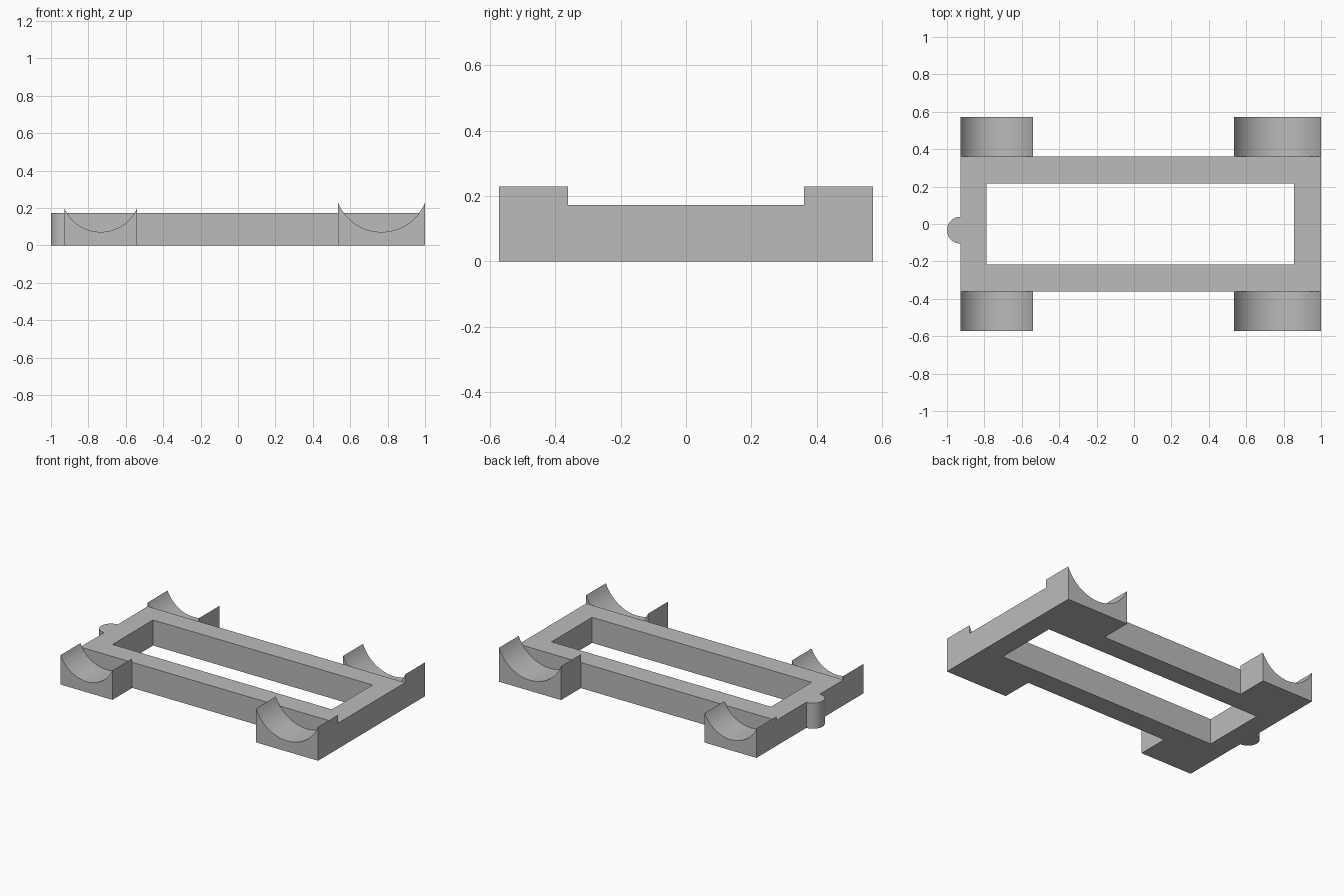
import bpy
import bmesh
import math
from mathutils import Vector

cube = bpy.data.objects.get("Cube")
if cube:
    bpy.data.objects.remove(cube, do_unlink=True)

grey = bpy.data.materials.new("plain grey")
grey.use_nodes = True
colour = (0.5, 0.5, 0.5, 1)
grey.diffuse_color = colour
grey.node_tree.nodes["Principled BSDF"].inputs["Base Color"].default_value = colour

FRAME_TOP = 0.173
FRAME_Y, OUTER_Y = 0.36, 0.572
BACK_X, FRONT_X = -0.928, 1.0


def finish(name, bm):
    bmesh.ops.recalc_face_normals(bm, faces=bm.faces)
    mesh = bpy.data.meshes.new(name)
    bm.to_mesh(mesh)
    bm.free()
    mesh.materials.append(grey)
    obj = bpy.data.objects.new(name, mesh)
    bpy.context.collection.objects.link(obj)
    return obj


def extrude(name, points, direction):
    """Solid prism from a closed outline."""
    bm = bmesh.new()
    face = bm.faces.new([bm.verts.new(p) for p in points])
    result = bmesh.ops.extrude_face_region(bm, geom=[face], use_keep_orig=True)
    verts = [v for v in result["geom"] if isinstance(v, bmesh.types.BMVert)]
    bmesh.ops.translate(bm, verts=verts, vec=Vector(direction))
    return finish(name, bm)


def smooth(obj):
    bpy.ops.object.select_all(action="DESELECT")
    obj.select_set(True)
    bpy.context.view_layer.objects.active = obj
    bpy.ops.object.shade_smooth_by_angle(angle=math.radians(30))


def rectangle(x0, x1, y):
    return [(x0, -y), (x1, -y), (x1, y), (x0, y)]


# Rectangular frame with an open centre
bm = bmesh.new()
rings = [[bm.verts.new((x, y, z)) for x, y in outline]
         for outline, z in ((rectangle(BACK_X, FRONT_X, FRAME_Y), 0),
                            (rectangle(BACK_X, FRONT_X, FRAME_Y), FRAME_TOP),
                            (rectangle(-0.788, 0.855, 0.217), FRAME_TOP),
                            (rectangle(-0.788, 0.855, 0.217), 0))]
for ring, following in zip(rings, rings[1:] + rings[:1]):
    for i in range(4):
        j = (i + 1) % 4
        bm.faces.new((ring[i], ring[j], following[j], following[i]))
finish("frame", bm)


# Four wheel cradles, each a block with a round hollow
def cradle(name, x0, x1, top, side, low=0.072, steps=32):
    half, depth = (x1 - x0) / 2, top - low
    radius = (half ** 2 + depth ** 2) / (2 * depth)
    spread = math.asin(half / radius)
    points = [(x0, 0), (x1, 0)]
    for i in range(steps + 1):
        a = spread * (1 - 2 * i / steps)
        points.append(((x0 + x1) / 2 + radius * math.sin(a),
                       low + radius * (1 - math.cos(a))))
    outline = [(x, side * FRAME_Y, z) for x, z in points]
    smooth(extrude(name, outline, (0, side * (OUTER_Y - FRAME_Y), 0)))


for side, word in ((-1, "right"), (1, "left")):
    cradle(f"small_cradle_{word}", BACK_X, -0.54, 0.199, side)
    cradle(f"large_cradle_{word}", 0.535, FRONT_X, 0.229, side)

# Round knob on the end of the frame
knob_radius = 0.072
circle = [(BACK_X + knob_radius * math.cos(a), -0.033 + knob_radius * math.sin(a), 0)
          for a in (math.pi / 2 + math.pi * i / 24 for i in range(25))]
smooth(extrude("end_knob", circle, (0, 0, FRAME_TOP)))
